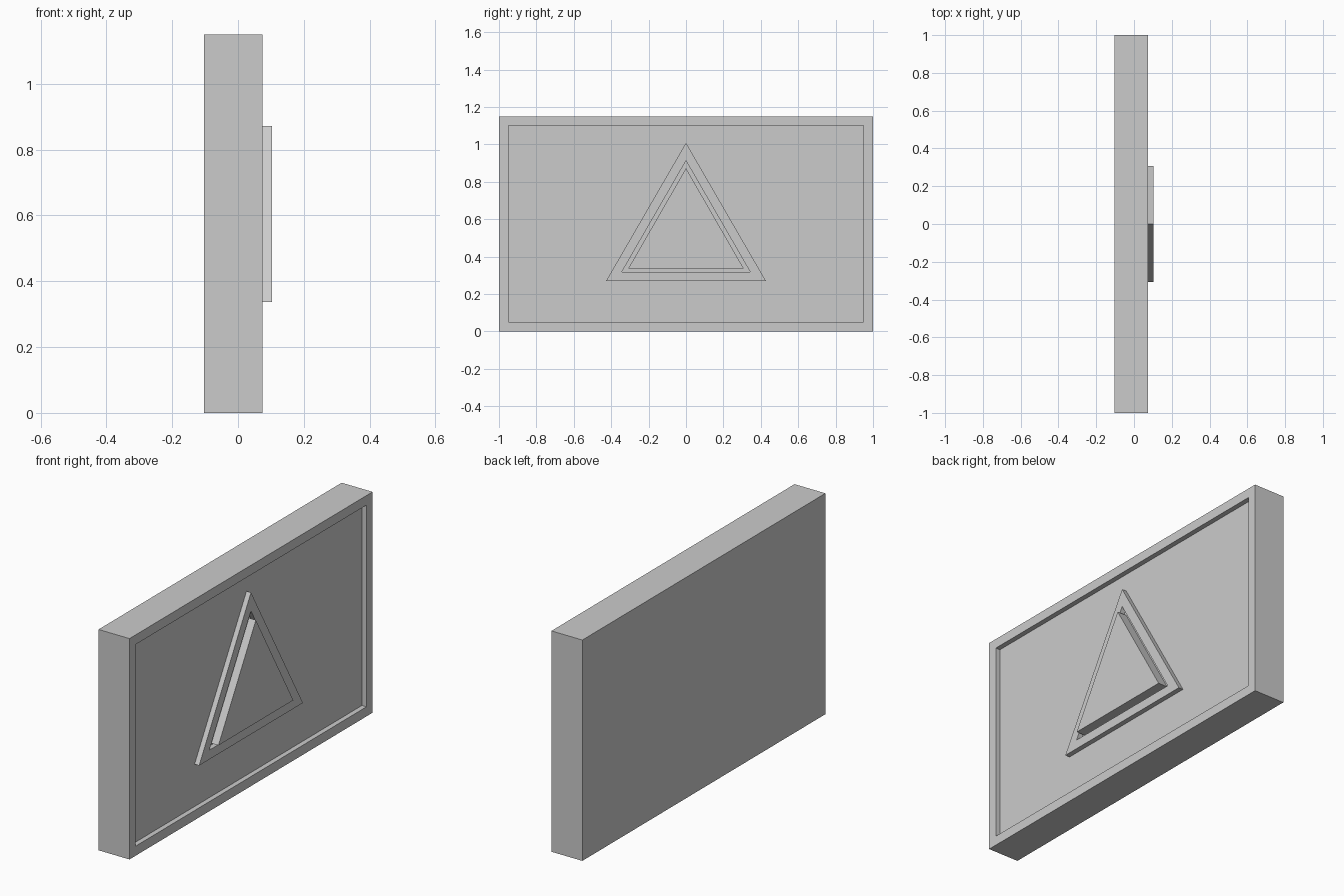
import bpy, bmesh

if "Cube" in bpy.data.objects:
    bpy.data.objects.remove(bpy.data.objects["Cube"])

X_BACK, X_FLOOR, X_RIM, X_TOP = -0.103, 0.049, 0.075, 0.103


def finish(bm, name):
    bmesh.ops.recalc_face_normals(bm, faces=bm.faces)
    mesh = bpy.data.meshes.new(name)
    bm.to_mesh(mesh)
    bm.free()
    obj = bpy.data.objects.new(name, mesh)
    bpy.context.collection.objects.link(obj)
    return obj


def triangle(half, base, apex):
    return [(-half, base), (half, base), (0, apex)]


def prism(name, outline, x0, x1, hole=None):
    """Extrude a (y, z) outline along x, optionally with a matching hole."""
    bm = bmesh.new()
    n = len(outline)

    def loop(pts, x):
        return [bm.verts.new((x, y, z)) for y, z in pts]

    def bridge(a, b):
        for i in range(n):
            j = (i + 1) % n
            bm.faces.new((a[i], a[j], b[j], b[i]))

    back, front = loop(outline, x0), loop(outline, x1)
    bridge(back, front)
    if hole:
        hole_back, hole_front = loop(hole, x0), loop(hole, x1)
        bridge(front, hole_front)
        bridge(hole_front, hole_back)
        bridge(hole_back, back)
    else:
        bm.faces.new(back)
        bm.faces.new(front)
    return finish(bm, name)


# Slab backing and the raised rim around the recessed panel
slab = [(-1, 0), (1, 0), (1, 1.15), (-1, 1.15)]
panel = [(-0.95, 0.05), (0.95, 0.05), (0.95, 1.10), (-0.95, 1.10)]
prism("backing_slab", slab, X_BACK, X_FLOOR)
prism("border_rim", slab, X_FLOOR, X_RIM, hole=panel)

# Triangular frame, level with the rim
prism("triangle_frame", triangle(0.427, 0.27, 1.008), X_FLOOR, X_RIM,
      hole=triangle(0.343, 0.318, 0.912))

# Central triangle, standing proud of the frame
prism("raised_triangle", triangle(0.308, 0.337, 0.872), X_FLOOR, X_TOP)
